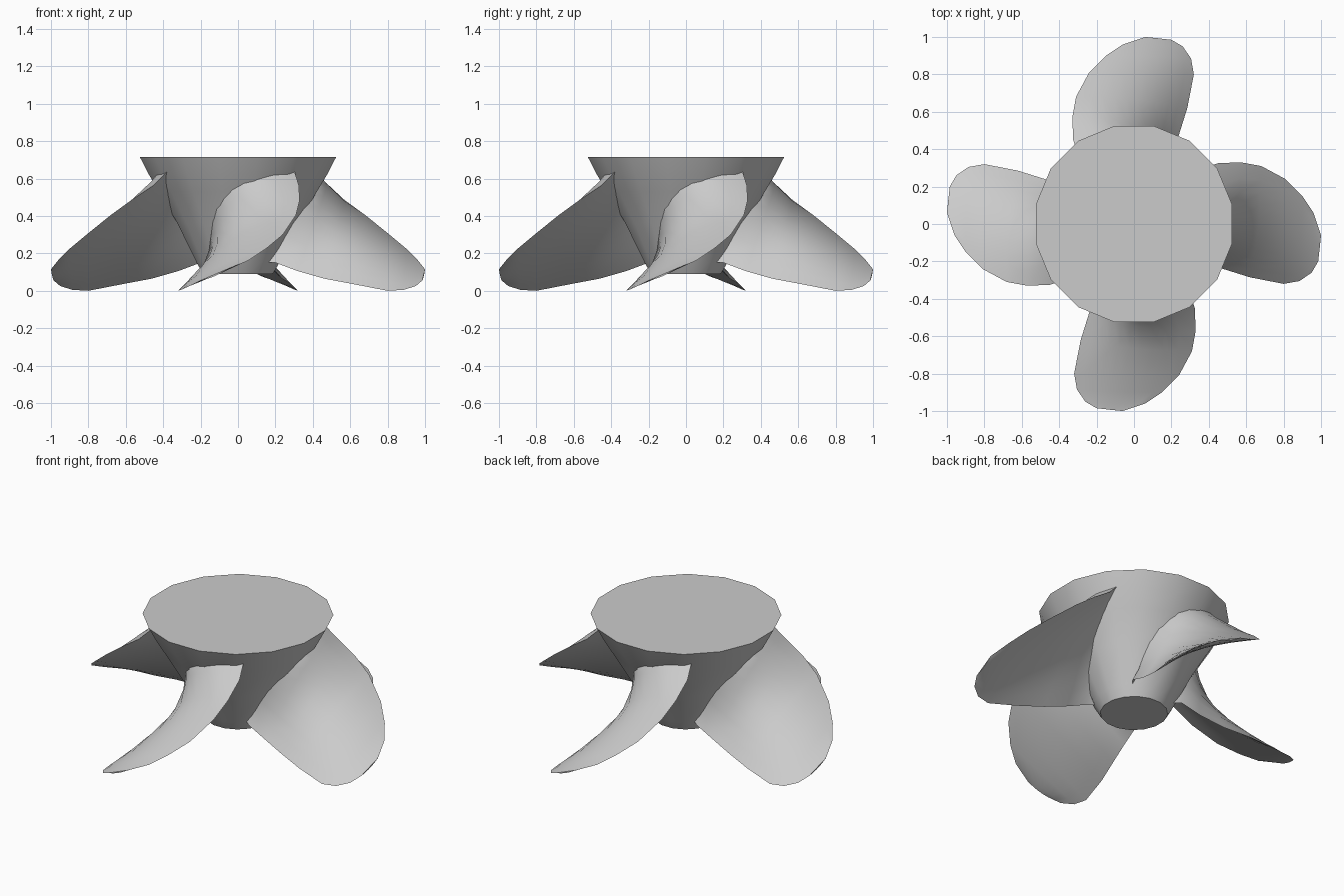
import bpy, bmesh, math
from mathutils import Vector

cube = bpy.data.objects.get("Cube")
if cube:
    bpy.data.objects.remove(cube, do_unlink=True)

grey = bpy.data.materials.new("plain_grey")
grey.use_nodes = True
grey.diffuse_color = (0.6, 0.6, 0.6, 1)
grey.node_tree.nodes["Principled BSDF"].inputs["Base Color"].default_value = (0.6, 0.6, 0.6, 1)


def loft(name, rings, smooth_angle):
    """Skin a list of equal closed rings and cap both ends."""
    bm = bmesh.new()
    loops = [[bm.verts.new(p) for p in ring] for ring in rings]
    count = len(loops[0])
    for a, b in zip(loops, loops[1:]):
        for i in range(count):
            j = (i + 1) % count
            bm.faces.new((a[i], a[j], b[j], b[i]))
    bm.faces.new(loops[0])
    bm.faces.new(loops[-1])
    bmesh.ops.recalc_face_normals(bm, faces=bm.faces)
    mesh = bpy.data.meshes.new(name)
    bm.to_mesh(mesh)
    bm.free()
    mesh.materials.append(grey)
    obj = bpy.data.objects.new(name, mesh)
    bpy.context.collection.objects.link(obj)
    bpy.ops.object.select_all(action="DESELECT")
    obj.select_set(True)
    bpy.context.view_layer.objects.active = obj
    bpy.ops.object.shade_smooth_by_angle(angle=math.radians(smooth_angle))
    return obj


# Flared sixteen-sided hub
SIDES = 16
hub_profile = [(0.19, 0.09), (0.225, 0.15), (0.33, 0.36), (0.43, 0.53),
               (0.485, 0.62), (0.535, 0.715)]
hub_rings = []
for radius, z in hub_profile:
    angles = [(i + 0.5) * math.tau / SIDES for i in range(SIDES)]
    hub_rings.append([(radius * math.cos(a), radius * math.sin(a), z) for a in angles])
loft("hub", hub_rings, 35)

# Blade stations from root to tip: leading edge, trailing edge, bow, thickness, skew
stations = [
    ((0.25, 0.21, 0.65), (0.14, -0.13, 0.15), 0.24, 0.24, 1.5),
    ((0.37, 0.30, 0.645), (0.20, -0.18, 0.15), 0.25, 0.23, 1.5),
    ((0.45, 0.325, 0.565), (0.32, -0.20, 0.105), 0.185, 0.15, 1.5),
    ((0.57, 0.33, 0.485), (0.46, -0.235, 0.065), 0.11, 0.08, 1.25),
    ((0.68, 0.31, 0.405), (0.62, -0.285, 0.035), 0.068, 0.048, 1.1),
    ((0.81, 0.24, 0.30), (0.80, -0.32, 0.0), 0.042, 0.03, 1),
    ((0.90, 0.15, 0.225), (0.885, -0.305, 0.005), 0.025, 0.022, 1),
    ((0.96, 0.06, 0.165), (0.95, -0.26, 0.025), 0.012, 0.015, 1),
    ((1.0, -0.06, 0.115), (0.985, -0.20, 0.055), 0.0, 0.008, 1),
]
STEPS = 10
middles = [(Vector(s[0]) + Vector(s[1])) / 2 for s in stations]
blade_rings = []
for k, (lead, trail, bow, thick, skew) in enumerate(stations):
    lead, trail = Vector(lead), Vector(trail)
    span = middles[min(k + 1, len(stations) - 1)] - middles[max(k - 1, 1)]
    if k < 2:
        span = middles[3] - middles[1]
    normal = span.cross(lead - trail).normalized()

    def section_point(t, depth):
        u = t ** skew
        return trail.lerp(lead, t) + normal * 4 * u * (1 - u) * (bow - depth)

    upper = [section_point(i / STEPS, 0) for i in range(STEPS + 1)]
    lower = [section_point(i / STEPS, thick) for i in range(STEPS - 1, 0, -1)]
    blade_rings.append(upper + lower)

# Four blades around the hub
for n, place in enumerate(("left", "back", "right", "front")):
    blade = loft(place + "_blade", blade_rings, 40)
    blade.rotation_euler.z = n * math.pi / 2
